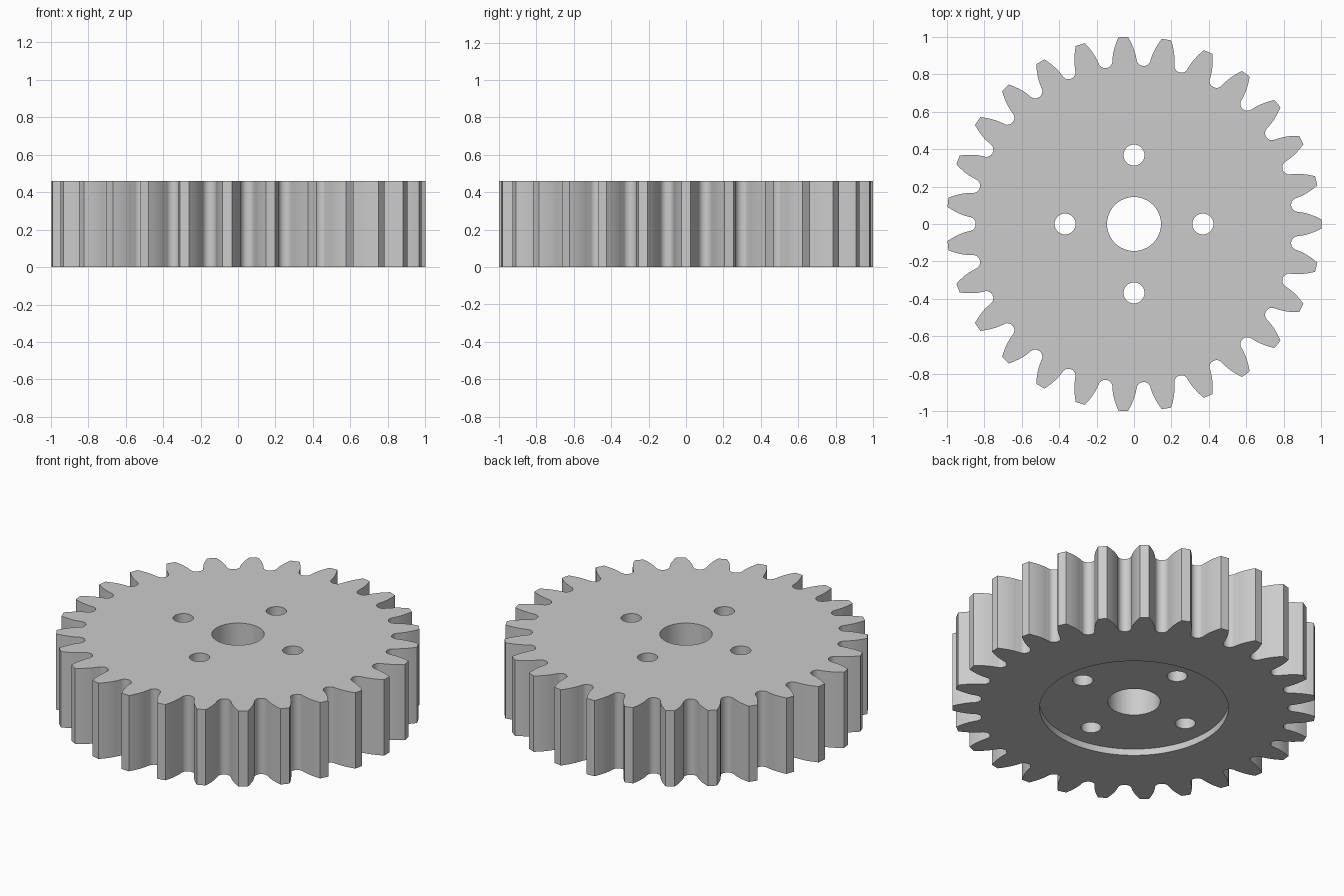
import bpy, bmesh
from math import pi, sin, cos, tan, acos, sqrt, radians

cube = bpy.data.objects.get("Cube")
if cube:
    bpy.data.objects.remove(cube, do_unlink=True)

TEETH = 27
HEIGHT = 0.46
RECESS = 0.04
MODULE = 2 / (TEETH + 2)
PITCH_R = TEETH * MODULE / 2
BASE_R = PITCH_R * cos(radians(20))
ROOT_R = PITCH_R - 1.25 * MODULE

steel = bpy.data.materials.new("light_grey_steel")
steel.use_nodes = True
GREY = (0.6, 0.6, 0.6, 1)
steel.diffuse_color = GREY
steel.node_tree.nodes["Principled BSDF"].inputs["Base Color"].default_value = GREY


def involute(r):
    a = acos(min(1, BASE_R / r))
    return tan(a) - a


def half_angle(r):
    """Half the angular thickness of a tooth at radius r."""
    return pi / (2 * TEETH) + involute(PITCH_R) - involute(r)


def prism(name, points, z0, z1):
    """Closed prism over a counter-clockwise outline."""
    bm = bmesh.new()
    face = bm.faces.new([bm.verts.new((x, y, z0)) for x, y in points])
    ext = bmesh.ops.extrude_face_region(bm, geom=[face])
    for v in ext["geom"]:
        if isinstance(v, bmesh.types.BMVert):
            v.co.z = z1
    bmesh.ops.recalc_face_normals(bm, faces=bm.faces)
    mesh = bpy.data.meshes.new(name)
    bm.to_mesh(mesh)
    bm.free()
    mesh.materials.append(steel)
    obj = bpy.data.objects.new(name, mesh)
    bpy.context.collection.objects.link(obj)
    return obj


def circle(x, y, r, n):
    return [(x + r * cos(2 * pi * i / n), y + r * sin(2 * pi * i / n)) for i in range(n)]


# One tooth: involute flanks, flat tip, then a round valley
flank = [BASE_R + 0.012 + (1 - BASE_R - 0.012) * i / 7 for i in range(8)]
tooth = [(r, -half_angle(r)) for r in flank]
tooth += [(r, half_angle(r)) for r in reversed(flank)]
tooth = [(r * cos(a), r * sin(a)) for r, a in tooth]
gap_mid = pi / TEETH
gap_r = BASE_R * sin(gap_mid - half_angle(BASE_R))
centre_r = ROOT_R + gap_r
for i in range(11):
    t = pi * i / 10
    u, v = centre_r - gap_r * sin(t), -gap_r * cos(t)
    tooth.append((u * cos(gap_mid) - v * sin(gap_mid), u * sin(gap_mid) + v * cos(gap_mid)))

outline = []
for k in range(TEETH):
    c, s = cos(2 * pi * k / TEETH), sin(2 * pi * k / TEETH)
    outline += [(x * c - y * s, x * s + y * c) for x, y in tooth]
gear = prism("spur_gear", outline, 0, HEIGHT)

# Cutters: underside recess, shaft bore and four bolt holes
cutters = [prism("recess_cutter", circle(0, 0, 0.519, 96), -0.1, RECESS),
           prism("bore_cutter", circle(0, 0, 0.144, 64), -0.2, HEIGHT + 0.1)]
for k in range(4):
    x, y = 0.368 * cos(k * pi / 2), 0.368 * sin(k * pi / 2)
    cutters.append(prism("bolt_hole_cutter", circle(x, y, 0.056, 40), -0.2, HEIGHT + 0.1))

bpy.ops.object.select_all(action="DESELECT")
bpy.context.view_layer.objects.active = gear
gear.select_set(True)
for cutter in cutters:
    cutter.hide_render = True
    mod = gear.modifiers.new("cut", "BOOLEAN")
    mod.operation = "DIFFERENCE"
    mod.solver = "EXACT"
    mod.object = cutter
    bpy.ops.object.modifier_apply(modifier=mod.name)
    bpy.data.objects.remove(cutter, do_unlink=True)

bpy.ops.object.shade_smooth_by_angle(angle=radians(30))
